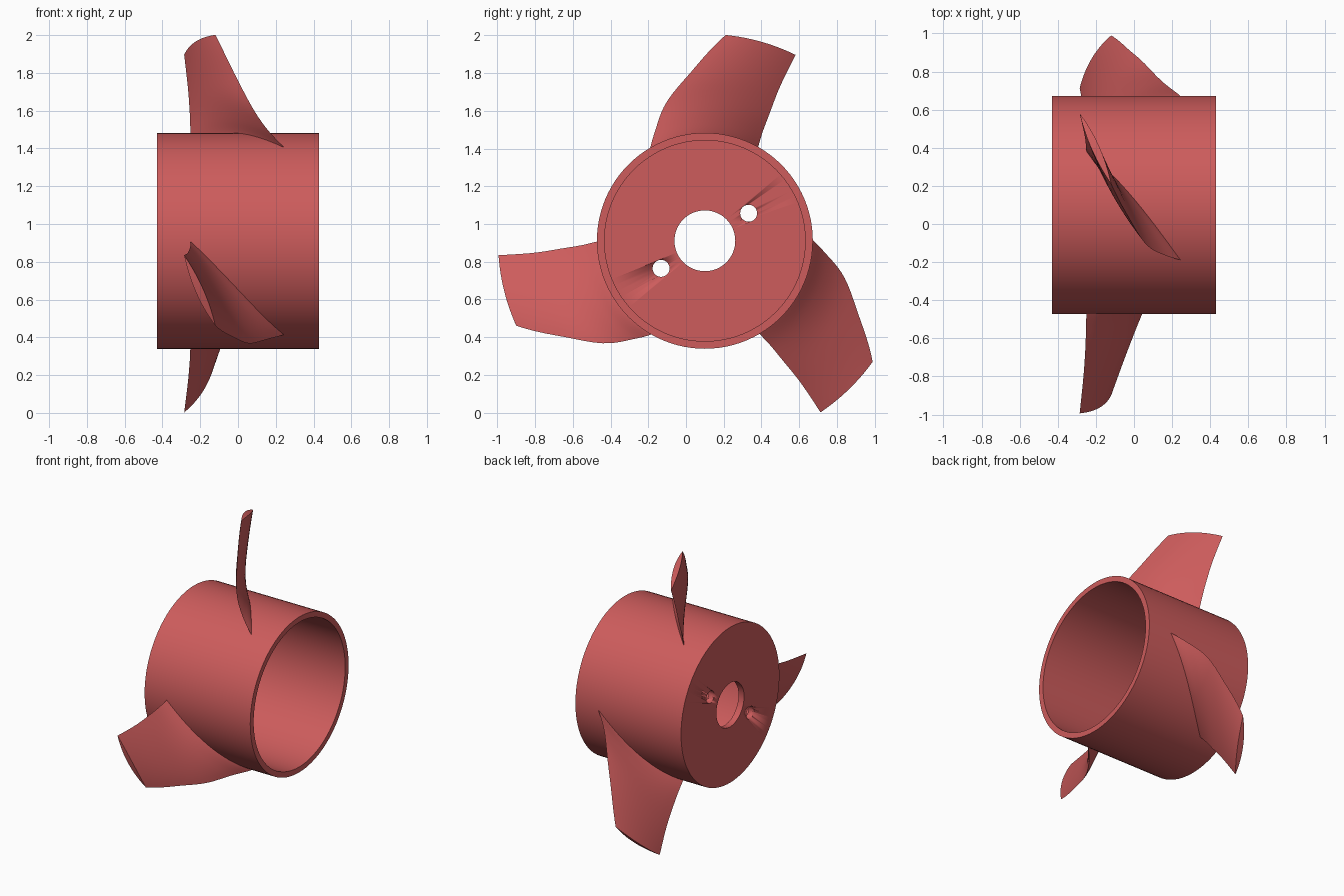
import bpy, bmesh
from math import sin, cos, pi, radians, sqrt
from mathutils import Vector, Matrix

if "Cube" in bpy.data.objects:
    bpy.data.objects.remove(bpy.data.objects["Cube"])

CY, CZ = 0.10, 0.911          # rotor axis runs along x through this point
mat = bpy.data.materials.new("red_plastic")
mat.diffuse_color = (0.61, 0.107, 0.107, 1)
mat.use_nodes = True
mat.node_tree.nodes["Principled BSDF"].inputs["Base Color"].default_value = mat.diffuse_color


def polar(x, r, a):
    return Vector((x, CY + r * cos(a), CZ + r * sin(a)))


def finish(bm, name, angle):
    bmesh.ops.recalc_face_normals(bm, faces=bm.faces)
    me = bpy.data.meshes.new(name)
    bm.to_mesh(me)
    bm.free()
    ob = bpy.data.objects.new(name, me)
    bpy.context.collection.objects.link(ob)
    me.materials.append(mat)
    bpy.ops.object.select_all(action='DESELECT')
    ob.select_set(True)
    bpy.context.view_layer.objects.active = ob
    bpy.ops.object.shade_smooth_by_angle(angle=radians(angle))
    return ob


# Hub: lathed cup, open at +x, with an end plate and shaft hole at -x
profile = [(-0.43, 0.161), (-0.43, 0.572), (0.43, 0.572),
           (0.43, 0.532), (-0.385, 0.532), (-0.385, 0.161)]
N = 96
bm = bmesh.new()
rings = [[bm.verts.new(polar(x, r, 2 * pi * i / N)) for i in range(N)] for x, r in profile]
for j, ring in enumerate(rings):
    nxt = rings[(j + 1) % len(rings)]
    for i in range(N):
        k = (i + 1) % N
        bm.faces.new((ring[i], ring[k], nxt[k], nxt[i]))
hub = finish(bm, "hub", 30)

# Two screw holes in the end plate
for s in (1, -1):
    bm = bmesh.new()
    bmesh.ops.create_cone(bm, cap_ends=True, segments=32, radius1=0.045, radius2=0.045, depth=0.2,
                          matrix=Matrix.Translation((-0.41, CY + s * 0.232, CZ + s * 0.146))
                          @ Matrix.Rotation(pi / 2, 4, 'Y'))
    cutter = finish(bm, "screw_hole_cutter", 30)
    cutter.hide_render = True
    mod = hub.modifiers.new("screw_hole", 'BOOLEAN')
    mod.object = cutter
    mod.solver = 'EXACT'
    bpy.context.view_layer.objects.active = hub
    bpy.ops.object.modifier_apply(modifier=mod.name)
    bpy.data.objects.remove(cutter)

# Blade stations: radius, leading angle, leading x, trailing angle, trailing x, thickness
stations = [(0.555, 121.5, 0.255, 60.0, -0.250, 0.050),
            (0.575, 120.0, 0.240, 60.5, -0.250, 0.050),
            (0.650, 113.5, 0.150, 62.0, -0.252, 0.049),
            (0.750, 106.4, 0.068, 63.0, -0.255, 0.048),
            (0.900, 94.5, -0.025, 64.0, -0.265, 0.046),
            (1.096, 84.2, -0.120, 64.0, -0.285, 0.042)]


def smooth_station(t):
    """Catmull-Rom sample along the stations, t in 0..1."""
    n = len(stations) - 1
    i = min(int(t * n), n - 1)
    u = t * n - i
    p0, p1, p2, p3 = (stations[max(0, min(n, i + d))] for d in (-1, 0, 1, 2))
    return [0.5 * (2 * b + (c - a) * u + (2 * a - 5 * b + 4 * c - d) * u * u
                   + (3 * b - a - 3 * c + d) * u ** 3) for a, b, c, d in zip(p0, p1, p2, p3)]


def blade(name, turn):
    """Twisted blade lofted from lens-shaped sections wrapped on cylinders."""
    bm = bmesh.new()
    rows, C, S = [], 14, 25
    for k in range(S):
        r, la, lx, ta, tx, th = smooth_station(k / (S - 1))
        la, ta = radians(la), radians(ta)
        dx, ds = tx - lx, (ta - la) * r
        length = sqrt(dx * dx + ds * ds)
        row = []
        for i in range(2 * C):
            u = i / C if i <= C else 2 - i / C
            side = 1 if i <= C else -1
            h = side * th * 2 * u * (1 - u)
            x = lx + dx * u - h * ds / length
            a = la + (ta - la) * u + h * dx / length / r
            row.append(bm.verts.new(polar(x, r, a + turn)))
        rows.append(row)
    for a, b in zip(rows, rows[1:]):
        for i in range(2 * C):
            j = (i + 1) % (2 * C)
            bm.faces.new((a[i], a[j], b[j], b[i]))
    # Root and tip caps
    for row in (rows[0], rows[-1]):
        for i in range(C):
            quad = [row[i], row[i + 1], row[(2 * C - i - 1) % (2 * C)], row[(2 * C - i) % (2 * C)]]
            bm.faces.new(list(dict.fromkeys(quad)))
    return finish(bm, name, 25)


for n in range(3):
    blade(f"blade_{n + 1}", n * 2 * pi / 3)
